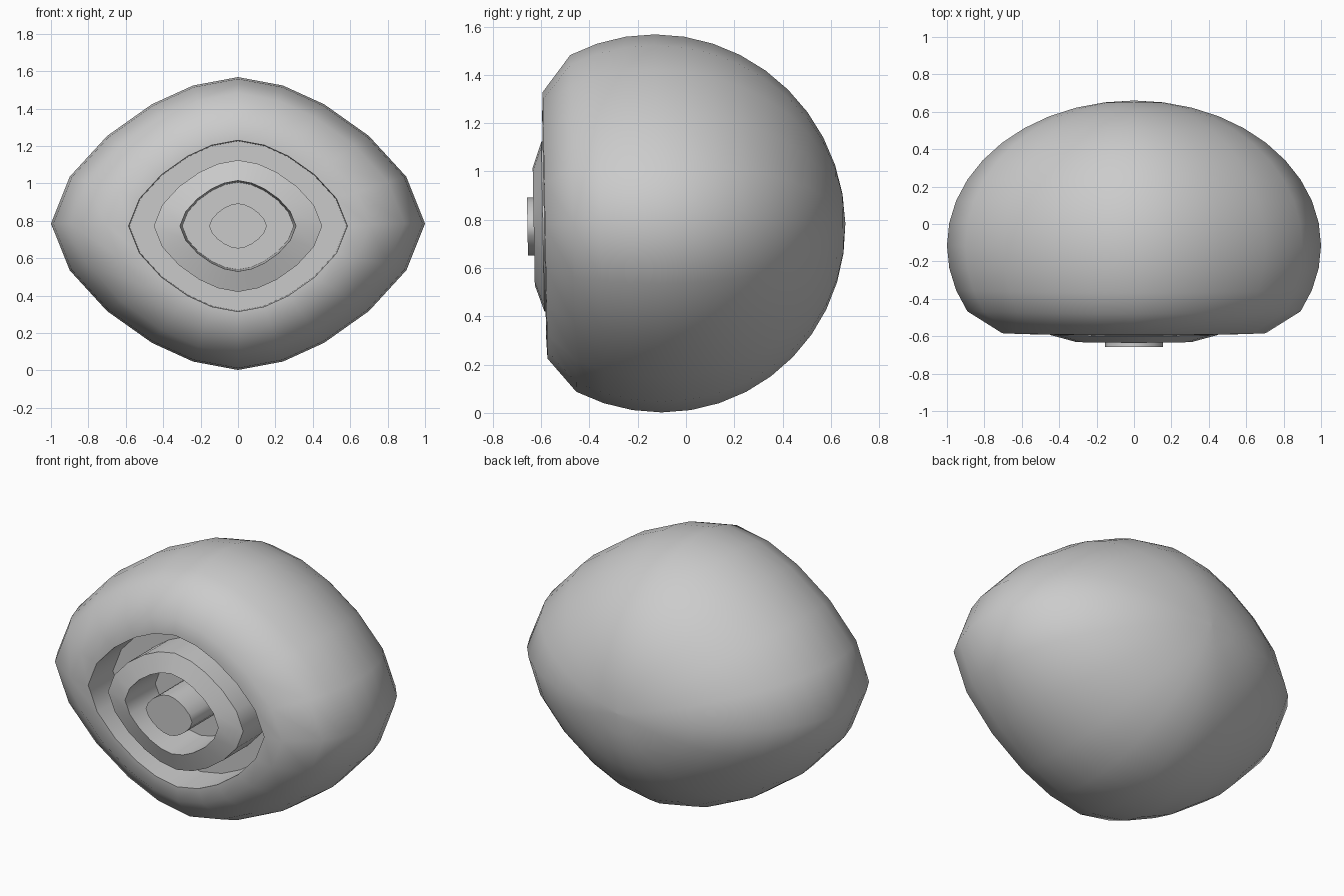
import bpy, bmesh, math

if "Cube" in bpy.data.objects:
    bpy.data.objects.remove(bpy.data.objects["Cube"])

# Lens-shaped outline: one quadrant, mirrored to a 20-sided loop
QUAD = [(1, 0), (.9, .25), (.7, .468), (.46, .638), (.24, .738), (0, .783)]
LEFT = [(-x, z) for x, z in QUAD[-2::-1]]
HALF = QUAD + LEFT
OUTLINE = HALF + [(x, -z) for x, z in HALF[-2:0:-1]]
MID, TILT, FLOOR = .785, -.018, -.36


def loft(name, rings, cap_start=True, cap_end=True, closed=False):
    """Skin a stack of (scale, y, centre z) outlines; the front leans slightly."""
    bm = bmesh.new()
    loops = []
    for s, y, cz in rings:
        loops.append([bm.verts.new((x * s, y + TILT * (z * s + cz - MID), z * s + cz))
                      for x, z in OUTLINE])
    n = len(OUTLINE)
    pairs = list(zip(loops, loops[1:]))
    if closed:
        pairs.append((loops[-1], loops[0]))
    for a, b in pairs:
        for i in range(n):
            j = (i + 1) % n
            bm.faces.new((a[i], a[j], b[j], b[i]))
    if cap_start and not closed:
        bm.faces.new(loops[0])
    if cap_end and not closed:
        bm.faces.new(loops[-1])
    bmesh.ops.recalc_face_normals(bm, faces=bm.faces)
    mesh = bpy.data.meshes.new(name)
    bm.to_mesh(mesh)
    bm.free()
    ob = bpy.data.objects.new(name, mesh)
    bpy.context.collection.objects.link(ob)
    bpy.ops.object.select_all(action='DESELECT')
    ob.select_set(True)
    bpy.context.view_layer.objects.active = ob
    bpy.ops.object.shade_smooth_by_angle(angle=math.radians(50))
    return ob


# Domed shell with flattened front and a deep recess
shell = [(max(math.cos(math.radians(a)), .004), -.115 + .775 * math.sin(math.radians(a)), MID)
         for a in range(90, -28, -9)]
RC = .772
shell += [(.705, -.584, MID - .008), (.585, -.588, RC), (.58, FLOOR, RC)]
loft("shell", shell)

# Bevelled ring standing in the recess
loft("bevelled_ring", [(.45, FLOOR + .01, RC), (.45, -.593, RC), (.31, -.631, RC),
                       (.298, FLOOR + .01, RC)], closed=True)

# Centre button
loft("centre_button", [(.154, FLOOR + .01, RC), (.154, -.657, RC)])
